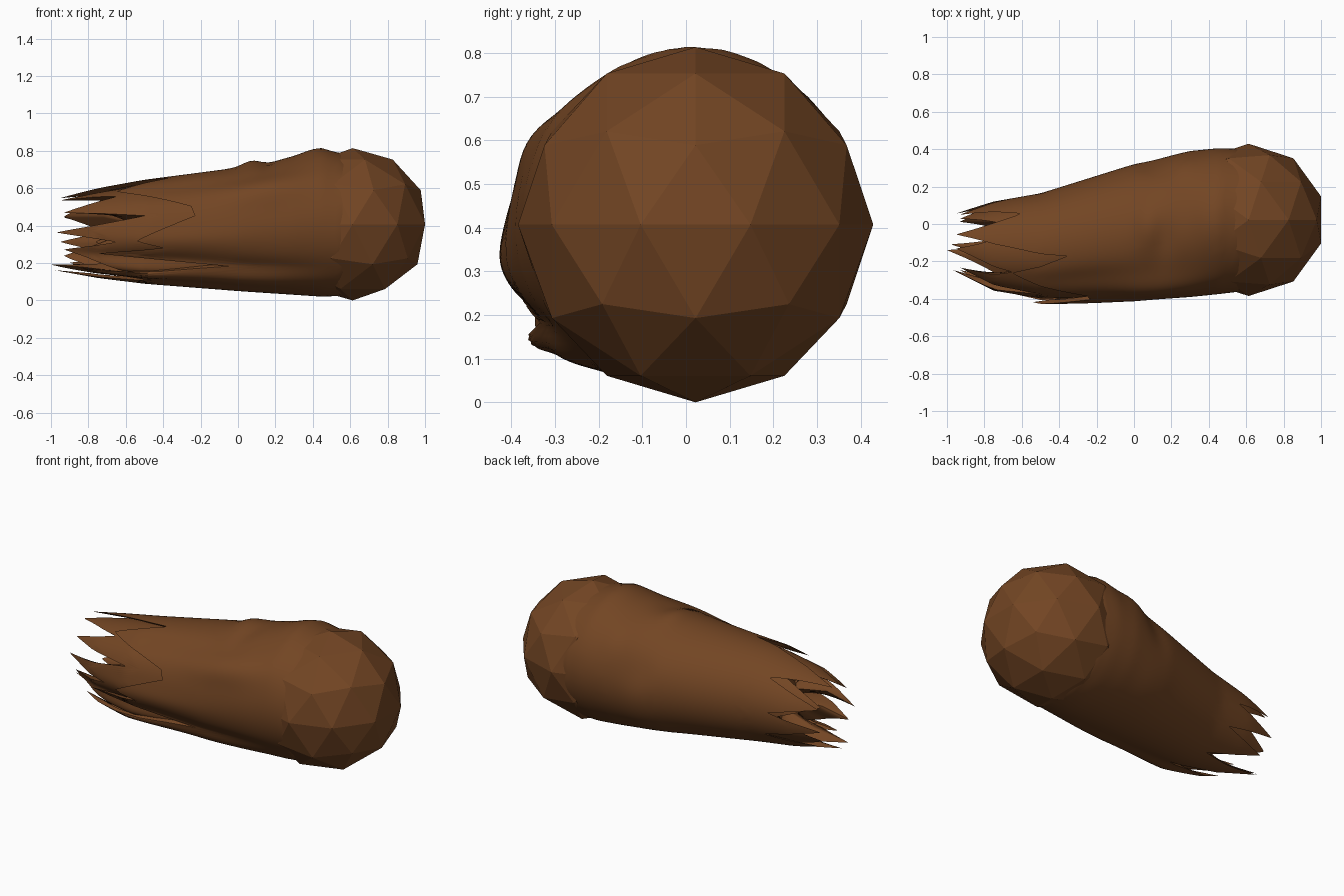
import bpy, bmesh, math

if "Cube" in bpy.data.objects:
    bpy.data.objects.remove(bpy.data.objects["Cube"])

brown = bpy.data.materials.new("scorched brown")
brown.diffuse_color = (0.17, 0.06, 0.017, 1)
brown.use_nodes = True
brown.node_tree.nodes["Principled BSDF"].inputs["Base Color"].default_value = brown.diffuse_color

# Faceted rock head
bpy.ops.mesh.primitive_ico_sphere_add(subdivisions=2, radius=0.407, location=(0.613, 0.022, 0.407))
head = bpy.context.object
head.name = "rock_head"
head.data.materials.append(brown)

# Tail envelope stations: x, centre y, centre z, half width, half height
STATIONS = [(-1.0, -0.10, 0.355, 0.145, 0.19), (-0.75, -0.13, 0.360, 0.25, 0.24),
            (-0.5, -0.128, 0.367, 0.292, 0.278),
            (0.0, -0.045, 0.380, 0.365, 0.330), (0.3, 0.0, 0.400, 0.390, 0.370),
            (0.45, 0.015, 0.412, 0.390, 0.392), (0.56, 0.02, 0.405, 0.382, 0.38),
            (0.62, 0.022, 0.405, 0.35, 0.35)]
# Folds in the surface: x, angle, strength, x spread, angle spread
FOLDS = [(0.40, 88, 0.04, 0.08, 25), (0.07, 85, 0.07, 0.07, 20), (0.16, 100, -0.04, 0.06, 20),
         (0.15, 145, 0.08, 0.25, 14), (-0.45, 213, -0.05, 0.4, 8), (0.1, 218, -0.03, 0.3, 8),
         (-0.55, 227, 0.15, 0.45, 11), (0.1, 232, 0.05, 0.3, 11),
         (-0.35, 190, 0.04, 0.35, 12), (-0.3, 128, -0.03, 0.3, 12), (0.25, 40, 0.04, 0.08, 20),
         (0.1, 20, -0.04, 0.08, 20), (0.1, 320, 0.02, 0.12, 25)]

# Jagged rims: (angle, x) of tips and notches
OUTER = [(25, -0.93), (48, -0.6), (72.5, -0.95), (102.5, -0.36), (120, -0.65), (155, -0.25), (165, -0.23),
         (190, -0.54), (197.5, -0.4), (207.5, -0.75), (217.5, -0.05), (230, -0.84), (247.5, -0.45),
         (267.5, -0.98), (290, -0.55), (312.5, -0.9), (330, -0.6), (347.5, -0.95), (5, -0.65)]
INNER = [(30, -0.93), (65, -0.6), (100, -0.95), (122.5, -0.65), (142.5, -0.93), (160, -0.5),
         (177.5, -0.97), (192.5, -0.65), (207.5, -0.93), (230, -0.6), (252.5, -1.0), (285, -0.6),
         (320, -0.93), (355, -0.65)]


def envelope(x, deg, scale):
    x0 = max(-1.0, min(0.62, x))
    for a, b in zip(STATIONS, STATIONS[1:]):
        if a[0] <= x0 <= b[0]:
            t = (x0 - a[0]) / (b[0] - a[0])
            cy, cz, hy, hz = (p + (q - p) * t for p, q in zip(a[1:], b[1:]))
            break
    r = scale
    for fx, fa, s, wx, wa in FOLDS:
        d = (deg - fa + 180) % 360 - 180
        r += s * math.exp(-((x - fx) / wx) ** 2 - (d / wa) ** 2)
    c, s = math.cos(math.radians(deg)), math.sin(math.radians(deg))
    return (x, cy + hy * r * c, cz + hz * r * s)


def rim(deg, keys):
    """End of the tail at an angle: leaf-shaped tips between notches."""
    ks = sorted(keys)
    ks = [(ks[-1][0] - 360, ks[-1][1])] + ks + [(ks[0][0] + 360, ks[0][1])]
    for (a, xa), (b, xb) in zip(ks, ks[1:]):
        if a <= deg <= b:
            t = (deg - a) / (b - a)
            if xa < xb:
                return xa + (xb - xa) * t ** 1.2
            return xb + (xa - xb) * (1 - t) ** 1.2


def tail_layer(name, keys, scale, front, inside, closed):
    n, rows = 144, 40
    bm = bmesh.new()
    ends = [rim(i * 360 / n, keys) for i in range(n)]
    rings = []
    for j in range(rows + 1):
        ring = []
        for i in range(n):
            deg = i * 360 / n
            start = front + 0.02 * math.sin(math.radians(deg * 4)) + 0.01 * math.sin(math.radians(deg * 7))
            ring.append(bm.verts.new(envelope(start + (ends[i] - start) * j / rows, deg, scale)))
        rings.append(ring)
    # Inside of the shell: (how far towards the hollow's floor, floor x, scale)
    for k, floor, s in inside:
        rings.append([bm.verts.new(envelope(ends[i] * (1 - k) + floor * k, i * 360 / n, s))
                      for i in range(n)])
    for a, b in zip(rings, rings[1:]):
        for i in range(n):
            k = (i + 1) % n
            bm.faces.new((a[i], a[k], b[k], b[i]))
    if closed:
        bm.faces.new(rings[-1])
    bmesh.ops.recalc_face_normals(bm, faces=bm.faces)
    me = bpy.data.meshes.new(name)
    bm.to_mesh(me)
    bm.free()
    me.materials.append(brown)
    ob = bpy.data.objects.new(name, me)
    bpy.context.collection.objects.link(ob)
    bpy.ops.object.select_all(action='DESELECT')
    ob.select_set(True)
    bpy.context.view_layer.objects.active = ob
    bpy.ops.object.shade_smooth_by_angle(angle=math.radians(40))


# Outer flame shell and the inner flames showing through its notches
tail_layer("outer_tail", OUTER, 1.0, 0.57, [(0.2, 0.0, 0.92)], False)
tail_layer("inner_tail", INNER, 0.9, 0.1, [(0.6, -0.58, 0.72), (1.0, -0.58, 0.4)], True)
